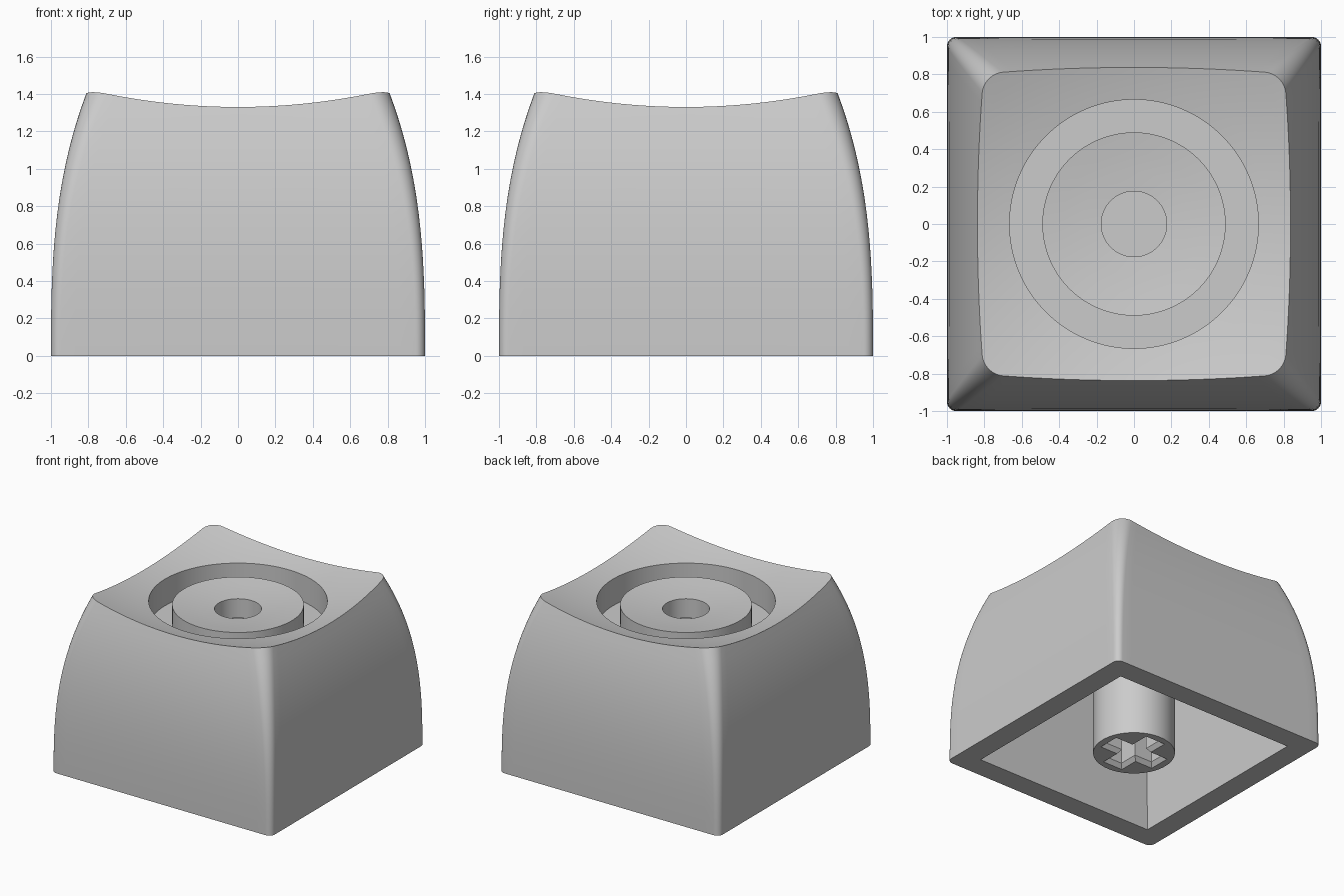
import bpy, bmesh
from math import sin, cos, pi

if "Cube" in bpy.data.objects:
    bpy.data.objects.remove(bpy.data.objects["Cube"])

ARC, SIDE = 8, 24
QUAD = ARC + SIDE
N = 4 * QUAD

grey = bpy.data.materials.new("plain grey plastic")
grey.use_nodes = True
grey.diffuse_color = (0.6, 0.6, 0.6, 1)
grey.node_tree.nodes["Principled BSDF"].inputs["Base Color"].default_value = (0.6, 0.6, 0.6, 1)


def square_point(i, half, radius):
    """Point i around a rounded square."""
    k, j = divmod(i, QUAD)
    c = half - radius
    if j <= ARC:
        a = pi / 2 * j / ARC
        x, y = c + radius * cos(a), c + radius * sin(a)
    else:
        x, y = c - 2 * c * (j - ARC) / SIDE, half
    for _ in range(k):
        x, y = -y, x
    return x, y


def square_ring(half, z):
    return [(*square_point(i, half, 0), z) for i in range(N)]


def dish(x, y):
    """Height of the scooped top."""
    return 1.22 + 0.157 * (x * x + y * y)


def circle_ring(radius, z=None):
    """Circle at height z, or lying on the scooped top."""
    pts = []
    for i in range(N):
        a = pi / 4 + 2 * pi * (i - ARC / 2) / N
        x, y = radius * cos(a), radius * sin(a)
        pts.append((x, y, dish(x, y) if z is None else z))
    return pts


def wall_point(i, z):
    """Point of the bowed outer wall at height z."""
    half = 1 - 0.163 * (z / 1.33) ** 2.8
    return square_point(i, half, 0.05 + 0.06 * (z / 1.41) ** 2)


def loft(name, rings):
    """Skin a chain of rings and close both ends."""
    bm = bmesh.new()
    loops = [[bm.verts.new(p) for p in ring] for ring in rings]
    for a, b in zip(loops, loops[1:]):
        n = len(a)
        for i in range(n):
            bm.faces.new((a[i], a[(i + 1) % n], b[(i + 1) % n], b[i]))
    bm.faces.new(loops[0][::-1])
    bm.faces.new(loops[-1])
    bmesh.ops.remove_doubles(bm, verts=bm.verts, dist=0.00001)
    bmesh.ops.recalc_face_normals(bm, faces=bm.faces)
    mesh = bpy.data.meshes.new(name)
    bm.to_mesh(mesh)
    bm.free()
    mesh.materials.append(grey)
    obj = bpy.data.objects.new(name, mesh)
    bpy.context.collection.objects.link(obj)
    return obj


def smooth(obj):
    bpy.ops.object.select_all(action="DESELECT")
    obj.select_set(True)
    bpy.context.view_layer.objects.active = obj
    bpy.ops.object.shade_smooth_by_angle(angle=pi / 6)


# Height where each wall line meets the scooped top
rim_z = []
for i in range(N):
    z = 1.35
    for _ in range(20):
        z = dish(*wall_point(i, z))
    rim_z.append(z)

# Cap: hollow underside, bowed walls, scooped top, groove, hub and hole
STEPS = 18
FLOOR = 1.07
rings = [square_ring(0.77, 0.98), square_ring(0.82, 0)]
for s in range(STEPS + 1):
    t = s / STEPS
    rings.append([(*wall_point(i, t * rim_z[i]), t * rim_z[i]) for i in range(N)])
rim, groove = rings[-1], circle_ring(0.665)
for s in range(1, 5):
    ring = []
    for p, q in zip(rim, groove):
        x, y = (p[0] + (q[0] - p[0]) * s / 5, p[1] + (q[1] - p[1]) * s / 5)
        ring.append((x, y, dish(x, y)))
    rings.append(ring)
rings += [groove, circle_ring(0.665, FLOOR), circle_ring(0.49, FLOOR)]
rings += [circle_ring(r) for r in (0.49, 0.38, 0.28, 0.175)]
rings.append(circle_ring(0.175, FLOOR))
smooth(loft("cap_body", rings))


# Stem with a cross-shaped socket
def cross_ring(length, width, z):
    pts = []
    for k in range(4):
        for x, y in ((length, -width), (length, width), (width, width)):
            for _ in range(k):
                x, y = -y, x
            pts.append((x, y, z))
    return pts


stem = loft("stem", [circle_ring(0.308, 0), circle_ring(0.308, 1.0)])
cutter = loft("socket_cutter", [cross_ring(0.25, 0.09, -0.02), cross_ring(0.25, 0.09, 0),
                                cross_ring(0.225, 0.065, 0.035), cross_ring(0.225, 0.065, 0.45)])
cut = stem.modifiers.new("socket", "BOOLEAN")
cut.operation = "DIFFERENCE"
cut.solver = "EXACT"
cut.object = cutter
bpy.context.view_layer.objects.active = stem
bpy.ops.object.modifier_apply(modifier=cut.name)
bpy.data.objects.remove(cutter)
smooth(stem)
